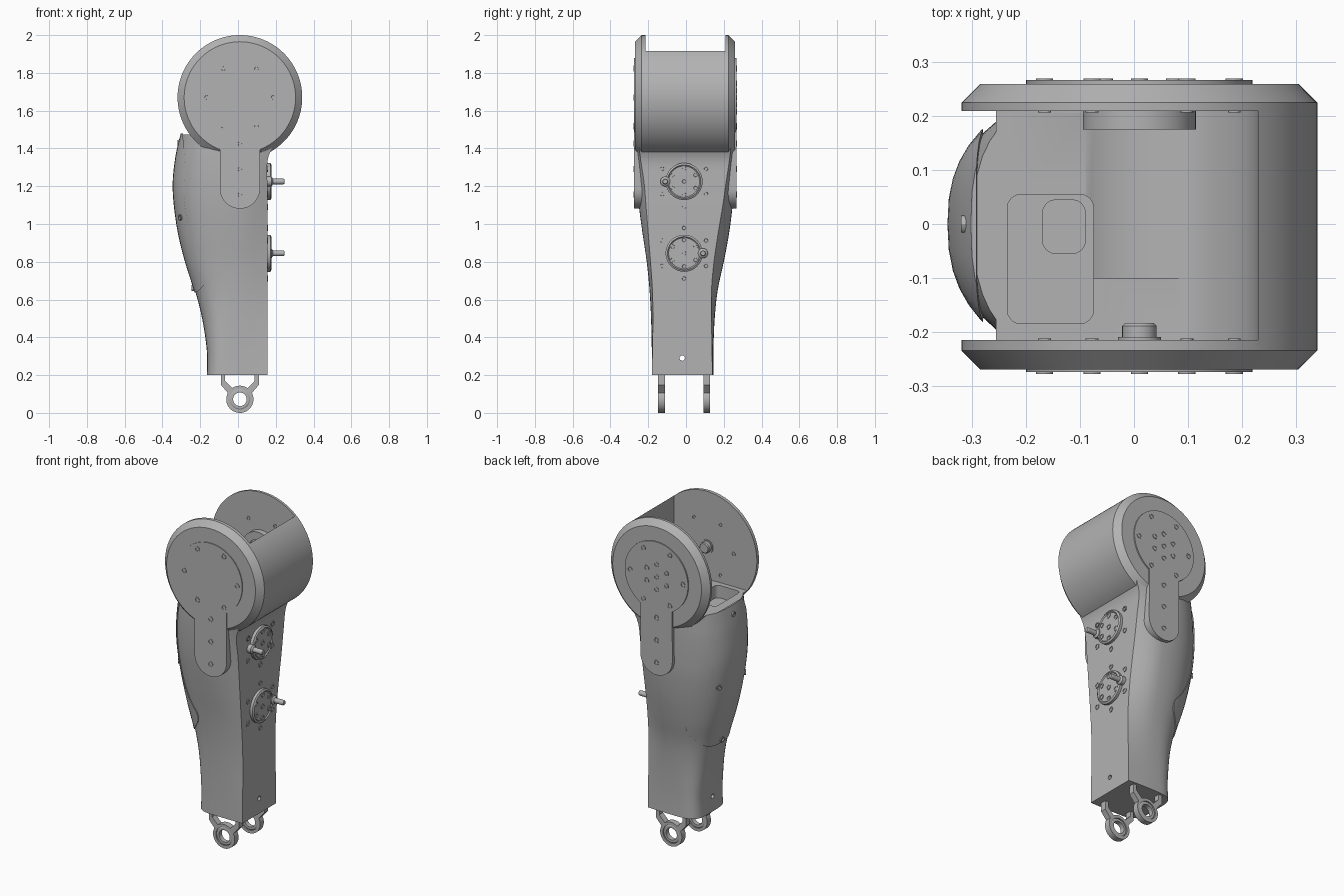
import bpy, bmesh
from math import sin, cos, pi, radians
from mathutils import Vector, Matrix

if "Cube" in bpy.data.objects:
    bpy.data.objects.remove(bpy.data.objects["Cube"])

grey = bpy.data.materials.new("plain grey")
grey.use_nodes = True
COLOUR = (0.45, 0.45, 0.45, 1)
grey.diffuse_color = COLOUR
grey.node_tree.nodes["Principled BSDF"].inputs["Base Color"].default_value = COLOUR

KX, KZ, KR = 0.01, 1.67, 0.33   # knee centre and radius


def finish(bm, name):
    bmesh.ops.remove_doubles(bm, verts=bm.verts, dist=1e-5)
    bmesh.ops.recalc_face_normals(bm, faces=bm.faces)
    mesh = bpy.data.meshes.new(name)
    bm.to_mesh(mesh)
    bm.free()
    mesh.materials.append(grey)
    obj = bpy.data.objects.new(name, mesh)
    bpy.context.collection.objects.link(obj)
    return obj


def activate(obj):
    bpy.ops.object.select_all(action='DESELECT')
    obj.select_set(True)
    bpy.context.view_layer.objects.active = obj


def smooth(obj, angle=30):
    activate(obj)
    bpy.ops.object.shade_smooth_by_angle(angle=radians(angle))


def boolean(obj, other, operation):
    activate(obj)
    mod = obj.modifiers.new("cut", 'BOOLEAN')
    mod.operation, mod.object, mod.solver = operation, other, 'EXACT'
    bpy.ops.object.modifier_apply(modifier=mod.name)
    bpy.data.objects.remove(other)


def lathe(bm, profile, loc, axis, n=24):
    """Revolve (radius, height) points about an axis."""
    turn = Matrix.Translation(loc) @ Vector(axis).to_track_quat('Z', 'Y').to_matrix().to_4x4()
    rings = [[bm.verts.new(turn @ Vector((r * cos(2 * pi * i / n), r * sin(2 * pi * i / n), h)))
              for i in range(n)] for r, h in profile]
    for a, b in zip(rings, rings[1:]):
        for i in range(n):
            j = (i + 1) % n
            bm.faces.new((a[i], a[j], b[j], b[i]))


def prism(bm, points, y0, y1):
    """Extrude an x-z outline along y."""
    face = bm.faces.new([bm.verts.new((x, y0, z)) for x, z in points])
    out = bmesh.ops.extrude_face_region(bm, geom=[face])
    moved = [v for v in out["geom"] if isinstance(v, bmesh.types.BMVert)]
    bmesh.ops.translate(bm, verts=moved, vec=(0, y1 - y0, 0))


def arc(cx, cz, r, a0, a1, n):
    return [(cx + r * cos(radians(a0 + (a1 - a0) * i / n)),
             cz + r * sin(radians(a0 + (a1 - a0) * i / n))) for i in range(n + 1)]


def screw(bm, loc, axis, r=0.016):
    lathe(bm, [(0, -.01), (r, -.01), (r, .003), (.65 * r, .003), (.55 * r, -.005), (0, -.005)],
          loc, axis, 12)


# Shin sections: z, back x, panel x, front panel/side width, rear panel/side width, squareness
ROWS = [(.20, -.165, .155, .180, .180, .140, .145, 4),
        (.33, -.165, .155, .178, .181, .138, .145, 3.8),
        (.50, -.19, .155, .175, .185, .135, .152, 3),
        (.65, -.228, .155, .178, .193, .135, .168, 2.6),
        (.80, -.275, .155, .188, .208, .148, .200, 2.5),
        (.95, -.312, .155, .200, .230, .170, .228, 2.4),
        (1.1, -.334, .155, .212, .250, .195, .247, 2.4),
        (1.22, -.34, .155, .222, .261, .212, .254, 2.4),
        (1.34, -.328, .157, .24, .266, .23, .257, 2.5),
        (1.43, -.31, .19, .25, .267, .24, .257, 2.6),
        (1.52, -.285, .2, .25, .267, .24, .257, 2.8)]


def spline(p, q, r, s, t):
    return [.5 * (2 * b + (c - a) * t + (2 * a - 5 * b + 4 * c - d) * t * t
                  + (3 * b - a - 3 * c + d) * t ** 3) for a, b, c, d in zip(p, q, r, s)]


def shin_loft(name, grow=0.0):
    bm = bmesh.new()
    rows = []
    for i in range(len(ROWS) - 1):
        p, s = ROWS[max(i - 1, 0)], ROWS[min(i + 2, len(ROWS) - 1)]
        rows += [spline(p, ROWS[i], ROWS[i + 1], s, t / 4) for t in range(4)]
    rows.append(ROWS[-1])
    rings = []
    for z, xl, xr, fp, f, bp, b, n in rows:
        def half(sign, panel, side):
            pts = [(xr * (1 - k / 5), sign * (panel + (side - panel) * sin(pi * k / 10) + grow))
                   for k in range(5)]
            for k in range(13):
                a = pi / 2 * k / 12
                pts.append(((xl - grow) * sin(a) ** (2 / n),
                            sign * (side + grow) * max(cos(a), 0) ** (2 / n) if k < 12 else 0))
            return pts
        ring = half(-1, fp, f) + half(1, bp, b)[-2::-1]
        rings.append([bm.verts.new((x, y, z)) for x, y in ring])
    for a, b in zip(rings, rings[1:]):
        for i in range(len(a)):
            j = (i + 1) % len(a)
            bm.faces.new((a[i], a[j], b[j], b[i]))
    bm.faces.new(rings[0])
    bm.faces.new(rings[-1])
    return finish(bm, name)


def box(name, x0, x1, y0, y1, z0, z1, bevel):
    bm = bmesh.new()
    prism(bm, [(x0, z0), (x1, z0), (x1, z1), (x0, z1)], y0, y1)
    upright = [e for e in bm.edges if abs(e.verts[0].co.z - e.verts[1].co.z) > .01]
    bmesh.ops.bevel(bm, geom=upright, offset=bevel, segments=4, profile=.5, affect='EDGES')
    return finish(bm, name)


# Shin housing with chamfered knee drum
housing = shin_loft("shin_housing")
bm = bmesh.new()
lathe(bm, [(0, -.27), (.295, -.27), (KR, -.235), (KR, .225), (.295, .26), (0, .26)],
      (KX, 0, KZ), (0, 1, 0), 96)
boolean(housing, finish(bm, "knee_drum"), 'UNION')

# Knee opening, its rounded bowl, floor pocket and the cross hole
bm = bmesh.new()
prism(bm, [(.23, 2.2)] + arc(KX, KZ, .22, 0, -68, 14) + [(-.06, 1.475), (-.5, 1.475), (-.5, 2.2)],
      -.215, .21)
boolean(housing, finish(bm, "opening_cutter"), 'DIFFERENCE')
bm = bmesh.new()
lathe(bm, [(0, -.1), (.219, -.1), (.219, .205), (0, .205)], (KX, 0, KZ), (0, 1, 0), 64)
boolean(housing, finish(bm, "bowl_cutter"), 'DIFFERENCE')
boolean(housing, box("pocket_cutter", -.235, -.075, -.185, .055, 1.4, 1.6, .025), 'DIFFERENCE')
boolean(housing, box("port_cutter", -.17, -.09, -.055, .045, 1.3, 1.5, .025), 'DIFFERENCE')
bm = bmesh.new()
lathe(bm, [(0, -.5), (.014, -.5), (.014, .5), (0, .5)], (0, -.02, .29), (1, 0, 0), 16)
boolean(housing, finish(bm, "hole_cutter"), 'DIFFERENCE')
smooth(housing)

# Calf cover following the shin surface
cover = shin_loft("calf_cover", 0.006)
bm = bmesh.new()
prism(bm, [(-.292, 1.48), (-.28, 1.3), (-.285, 1.12), (-.27, 1.02), (-.24, .94), (-.19, .855),
           (-.14, .80), (-.128, .77), (-.135, .735), (-.17, .685), (-.21, .645), (-.24, .632),
           (-.5, .632), (-.5, 1.48)], -.5, .5)
boolean(cover, finish(bm, "cover_outline"), 'INTERSECT')
smooth(cover)
bm = bmesh.new()
for x, y, z in ((-.302, -.125, 1.035), (-.302, .125, 1.035), (-.312, 0, 1.43), (-.236, 0, .66)):
    screw(bm, (x - .006, y, z), (-1, y * 5, 0))
smooth(finish(bm, "cover_screws"))

# Keyhole side plates with screws
keyhole = arc(KX, KZ, .21, -60, 240, 60) + arc(KX, 1.187, .106, 180, 360, 24)
for side, y0, y1 in (("front", -.225, -.275), ("rear", .22, .267)):
    bm = bmesh.new()
    prism(bm, keyhole, y0, y1)
    smooth(finish(bm, side + "_side_plate"))
    bm = bmesh.new()
    axis = (0, y1, 0)
    spots = arc(KX, KZ, .176, 0, 300, 5) + [(KX, z) for z in (1.425, 1.29, 1.155)]
    if side == "rear":
        spots += arc(KX, KZ, .075, 30, 330, 5) + [(KX, KZ)]
    for x, z in spots:
        screw(bm, (x, y1, z), axis)
    for x, z in arc(KX, KZ, .176, 0, 300, 5):
        screw(bm, (x, -.215 if y1 < 0 else .21, z), (0, -y1, 0), .012)
    smooth(finish(bm, side + "_plate_screws"))

# Hubs inside the knee
bm = bmesh.new()
lathe(bm, [(0, -.01), (.105, -.01), (.105, .035), (.06, .035), (.06, .025), (0, .025)],
      (KX, .21, KZ), (0, -1, 0), 48)
smooth(finish(bm, "large_knee_hub"))
bm = bmesh.new()
lathe(bm, [(0, -.01), (.04, -.01), (.04, .005), (.032, .005), (.032, .026), (.027, .031), (0, .031)],
      (KX, -.215, KZ), (0, 1, 0), 32)
smooth(finish(bm, "small_knee_hub"))

# Round connectors on the flat panel
for name, z, way in (("upper", 1.225, -1), ("lower", .845, 1)):
    bm = bmesh.new()
    lathe(bm, [(0, -.01), (.098, -.01), (.098, .016), (.088, .022), (.082, .016), (0, .016)],
          (.155, -.01, z), (1, 0, 0), 48)
    lathe(bm, [(0, -.01), (.026, -.01), (.026, .022), (.015, .03), (.015, .085), (.012, .09), (0, .09)],
          (.155, -.01 + way * .1, z), (1, 0, 0), 20)
    smooth(finish(bm, name + "_connector"))
    bm = bmesh.new()
    for y, sz in arc(-.01, z, .07, 30, 330, 5) + [(-.01, z)]:
        screw(bm, (.172, y, sz), (1, 0, 0))
    for y, sz in arc(-.01, z, .134, 30, 330, 5):
        screw(bm, (.156, y, sz), (1, 0, 0))
    smooth(finish(bm, name + "_connector_screws"))

# Ankle eyelets: forked arms, ring and bearing
for name, y in (("front", -.13), ("rear", .11)):
    bm = bmesh.new()
    for s in (-1, 1):
        prism(bm, [(KX + s * dx, z) for dx, z in ((.1, .22), (.078, .22), (.078, .168),
              (.035, .125), (.05, .09), (.1, .148))], y - .018, y + .018)
    smooth(finish(bm, name + "_ankle_fork"))
    bm = bmesh.new()
    lathe(bm, [(.054, -.018), (.072, -.018), (.072, .018), (.054, .018), (.054, -.018)],
          (KX, y, .072), (0, 1, 0), 48)
    lathe(bm, [(.036, -.014), (.048, -.014), (.056, -.009), (.056, .009), (.048, .014),
               (.036, .014), (.036, -.014)], (KX, y, .072), (0, 1, 0), 48)
    smooth(finish(bm, name + "_ankle_eyelet"))
